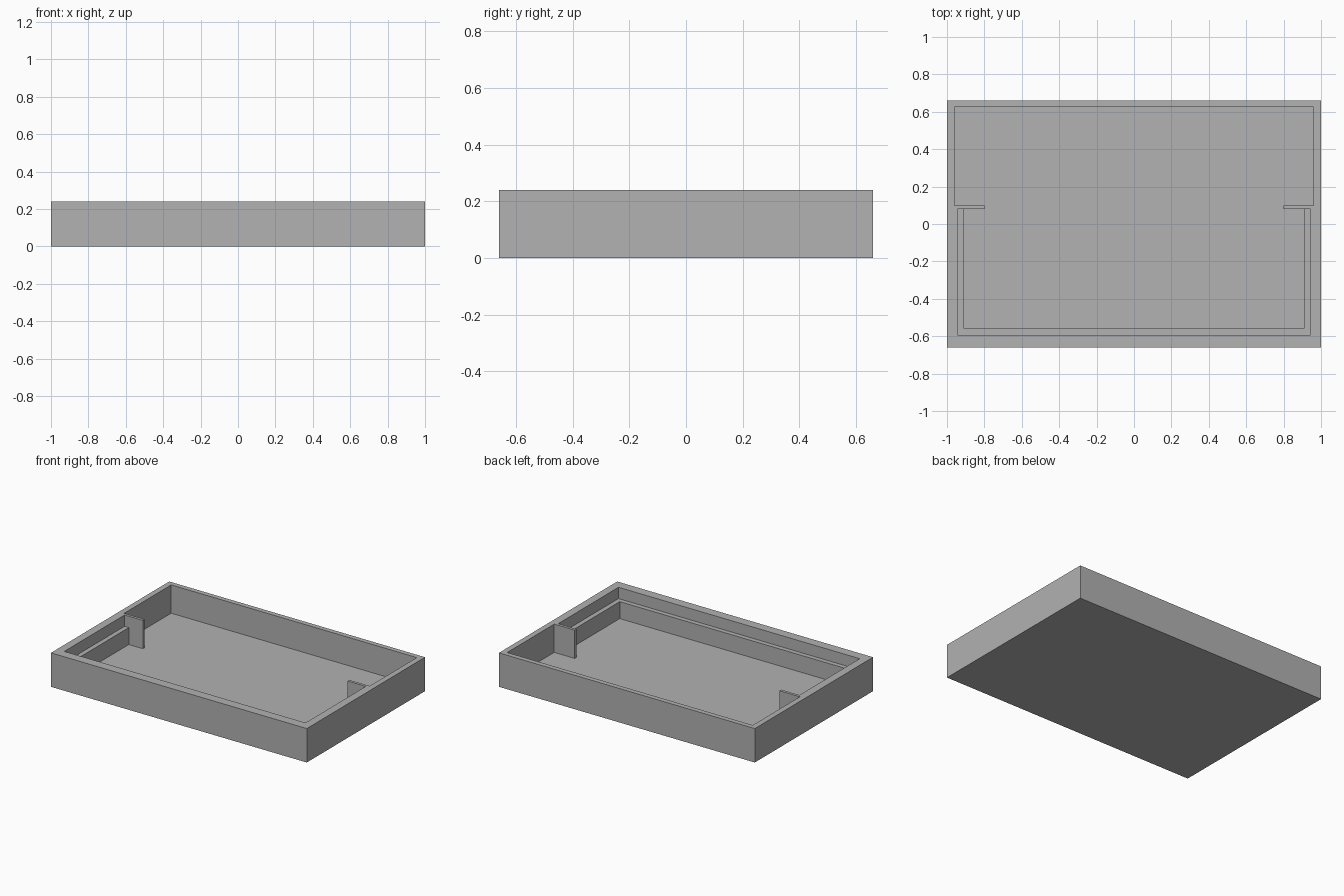
import bpy
import bmesh

default = bpy.data.objects.get("Cube")
if default:
    bpy.data.objects.remove(default, do_unlink=True)

DEPTH, HEIGHT = 0.66, 0.24
FLOOR, LEDGE = 0.04, 0.16

grey = bpy.data.materials.new("plain_grey")
grey.use_nodes = True
colour = (0.445, 0.445, 0.445, 1)
grey.diffuse_color = colour
grey.node_tree.nodes["Principled BSDF"].inputs["Base Color"].default_value = colour


def prism(name, half_profile, bottom, top):
    """Mirror a right-hand outline across x = 0 and extrude it upwards."""
    outline = half_profile + [(-x, y) for x, y in reversed(half_profile)]
    bm = bmesh.new()
    base = bm.faces.new([bm.verts.new((x, y, bottom)) for x, y in outline])
    result = bmesh.ops.extrude_face_region(bm, geom=[base])
    verts = [v for v in result["geom"] if isinstance(v, bmesh.types.BMVert)]
    bmesh.ops.translate(bm, verts=verts, vec=(0, 0, top - bottom))
    bmesh.ops.recalc_face_normals(bm, faces=bm.faces)
    mesh = bpy.data.meshes.new(name)
    bm.to_mesh(mesh)
    bm.free()
    mesh.materials.append(grey)
    obj = bpy.data.objects.new(name, mesh)
    bpy.context.collection.objects.link(obj)
    return obj


def carve(target, cutter):
    """Subtract a cutter for good and remove it."""
    mod = target.modifiers.new("carve", "BOOLEAN")
    mod.operation = "DIFFERENCE"
    mod.solver = "EXACT"
    mod.object = cutter
    bpy.context.view_layer.objects.active = target
    bpy.ops.object.modifier_apply(modifier=mod.name)
    bpy.data.objects.remove(cutter, do_unlink=True)


# Solid tray block
tray = prism("tray", [(1, -DEPTH), (1, DEPTH)], 0, HEIGHT)

# Main cavity, pinched where the two divider tabs remain
cavity = prism("cavity_cutter", [
    (0.91, -0.56), (0.91, 0.08), (0.80, 0.08),
    (0.80, 0.10), (0.96, 0.10), (0.96, 0.625),
], FLOOR, HEIGHT + 0.1)
carve(tray, cavity)

# Shallow rebate that leaves a ledge round the front compartment
rebate = prism("rebate_cutter", [(0.943, -0.593), (0.943, 0.08)], LEDGE, HEIGHT + 0.1)
carve(tray, rebate)
